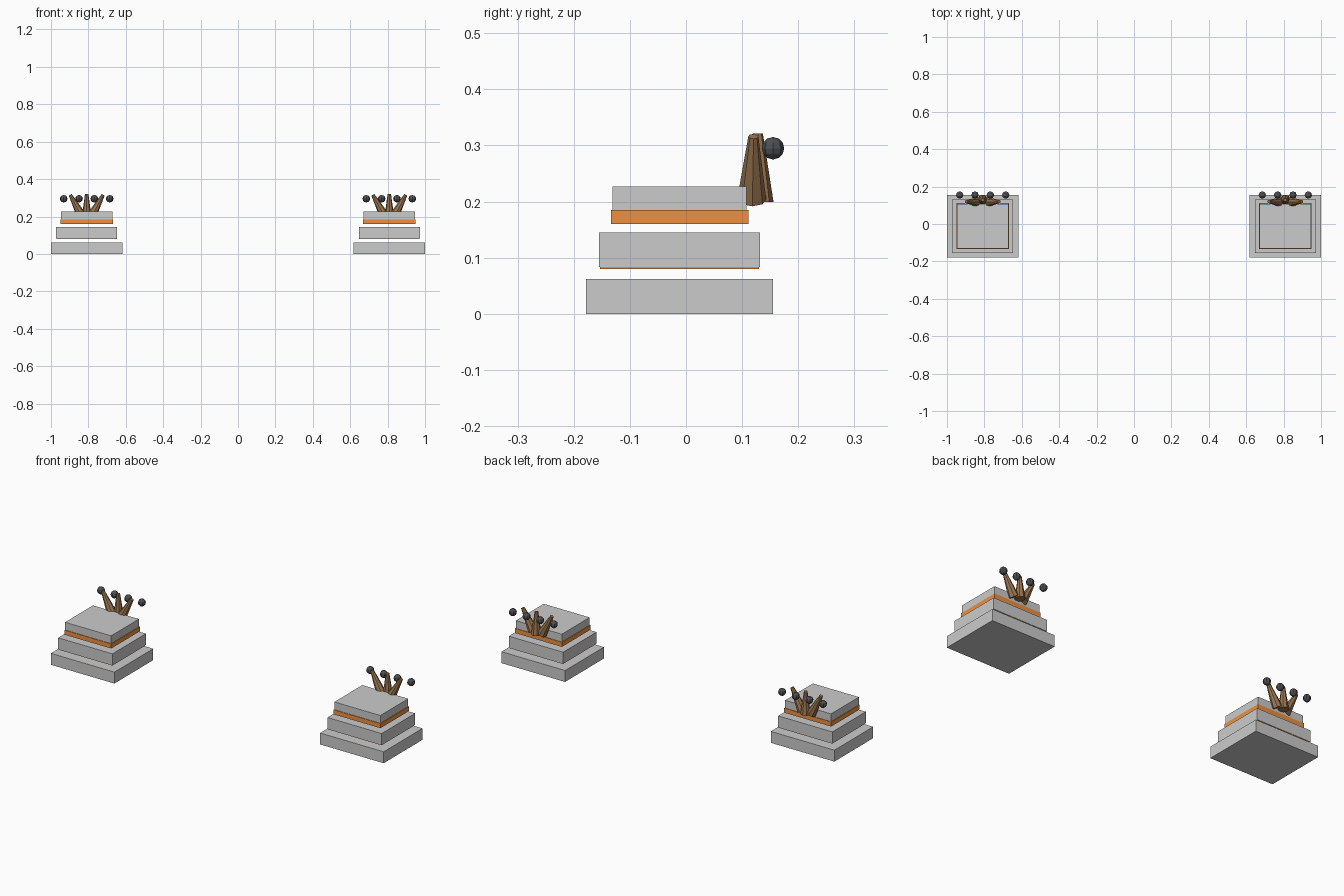
import bpy
from math import radians, sin, cos
from mathutils import Vector

if "Cube" in bpy.data.objects:
    bpy.data.objects.remove(bpy.data.objects["Cube"])


def material(name, rgb):
    m = bpy.data.materials.new(name)
    m.diffuse_color = (*rgb, 1)
    m.use_nodes = True
    m.node_tree.nodes["Principled BSDF"].inputs["Base Color"].default_value = m.diffuse_color
    return m


orange = material("orange", (0.85, 0.28, 0.05))
brown = material("brown", (0.33, 0.18, 0.08))
dark = material("dark", (0.08, 0.08, 0.09))


def finish(name, mat=None):
    ob = bpy.context.object
    ob.name = name
    if mat:
        ob.data.materials.append(mat)
    return ob


def slab(name, cx, w, y0, y1, z0, z1, mat=None):
    bpy.ops.mesh.primitive_cube_add(size=1, location=(cx, (y0 + y1) / 2, (z0 + z1) / 2))
    bpy.context.object.scale = (w, y1 - y0, z1 - z0)
    finish(name, mat)


def spike(name, bottom, top):
    a, b = Vector(bottom), Vector(top)
    bpy.ops.mesh.primitive_cone_add(vertices=8, radius1=0.026, radius2=0.009,
                                    depth=(b - a).length, location=(a + b) / 2)
    ob = finish(name, brown)
    ob.rotation_euler = (b - a).to_track_quat('Z', 'Y').to_euler()


for cx, side in ((-0.809, "left"), (0.809, "right")):
    # three stepped stone slabs with glowing bands under the upper two
    slab(side + "_base_slab", cx, 0.382, -0.178, 0.155, 0, 0.062)
    slab(side + "_middle_slab", cx, 0.326, -0.155, 0.132, 0.083, 0.145)
    slab(side + "_middle_band", cx, 0.322, -0.153, 0.130, 0.080, 0.104, orange)
    slab(side + "_top_slab", cx, 0.276, -0.131, 0.108, 0.165, 0.227)
    slab(side + "_top_band", cx, 0.282, -0.134, 0.111, 0.160, 0.185, orange)
    # fan of three spikes at the back
    spike(side + "_spike_middle", (cx, 0.130, 0.199), (cx, 0.128, 0.321))
    for s in (-1, 1):
        spike(side + "_spike_outer", (cx + s * 0.027, 0.117, 0.204),
              (cx + s * 0.088, 0.120, 0.316))
    # row of floating beads
    for i in range(4):
        bpy.ops.mesh.primitive_uv_sphere_add(segments=8, ring_count=6, radius=0.02,
                                             location=(cx + (i - 1.5) * 0.082, 0.155, 0.295))
        finish(side + "_bead", dark)
